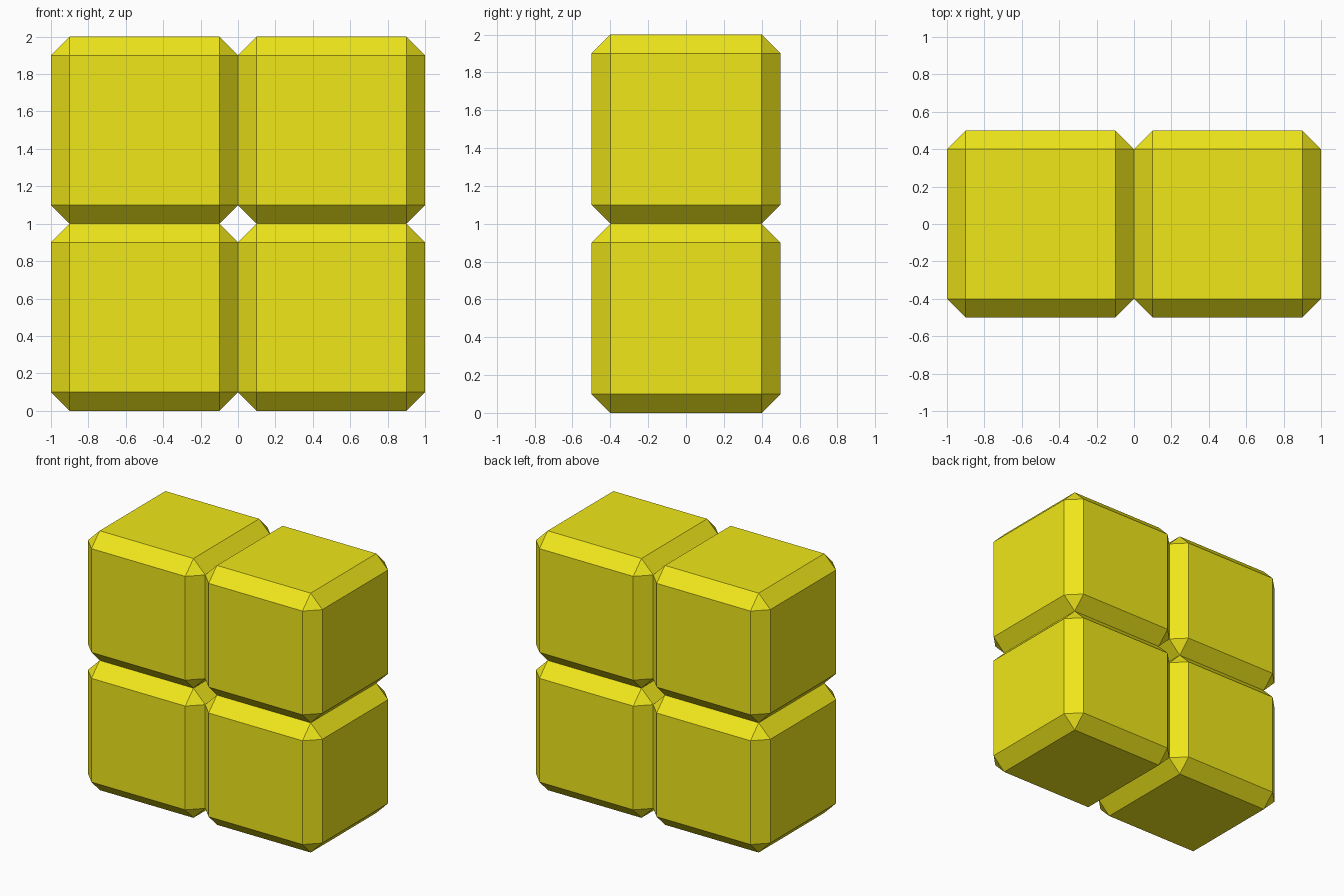
import bpy

if "Cube" in bpy.data.objects:
    bpy.data.objects.remove(bpy.data.objects["Cube"])

# Yellow material shared by all blocks
yellow = bpy.data.materials.new("yellow")
yellow.diffuse_color = (0.87, 0.80, 0.01, 1.0)
yellow.use_nodes = True
yellow.node_tree.nodes["Principled BSDF"].inputs["Base Color"].default_value = yellow.diffuse_color


def chamfered_block(name, x, z):
    bpy.ops.mesh.primitive_cube_add(size=1, location=(x, 0, z))
    block = bpy.context.object
    block.name = name
    block.data.materials.append(yellow)
    bevel = block.modifiers.new("chamfer", 'BEVEL')
    bevel.width = 0.1
    bevel.segments = 1
    bevel.limit_method = 'NONE'
    return block


# Two by two square of chamfered cubes
for row, z in (("lower", 0.5), ("upper", 1.5)):
    for side, x in (("left", -0.5), ("right", 0.5)):
        chamfered_block(f"{row}_{side}_block", x, z)
